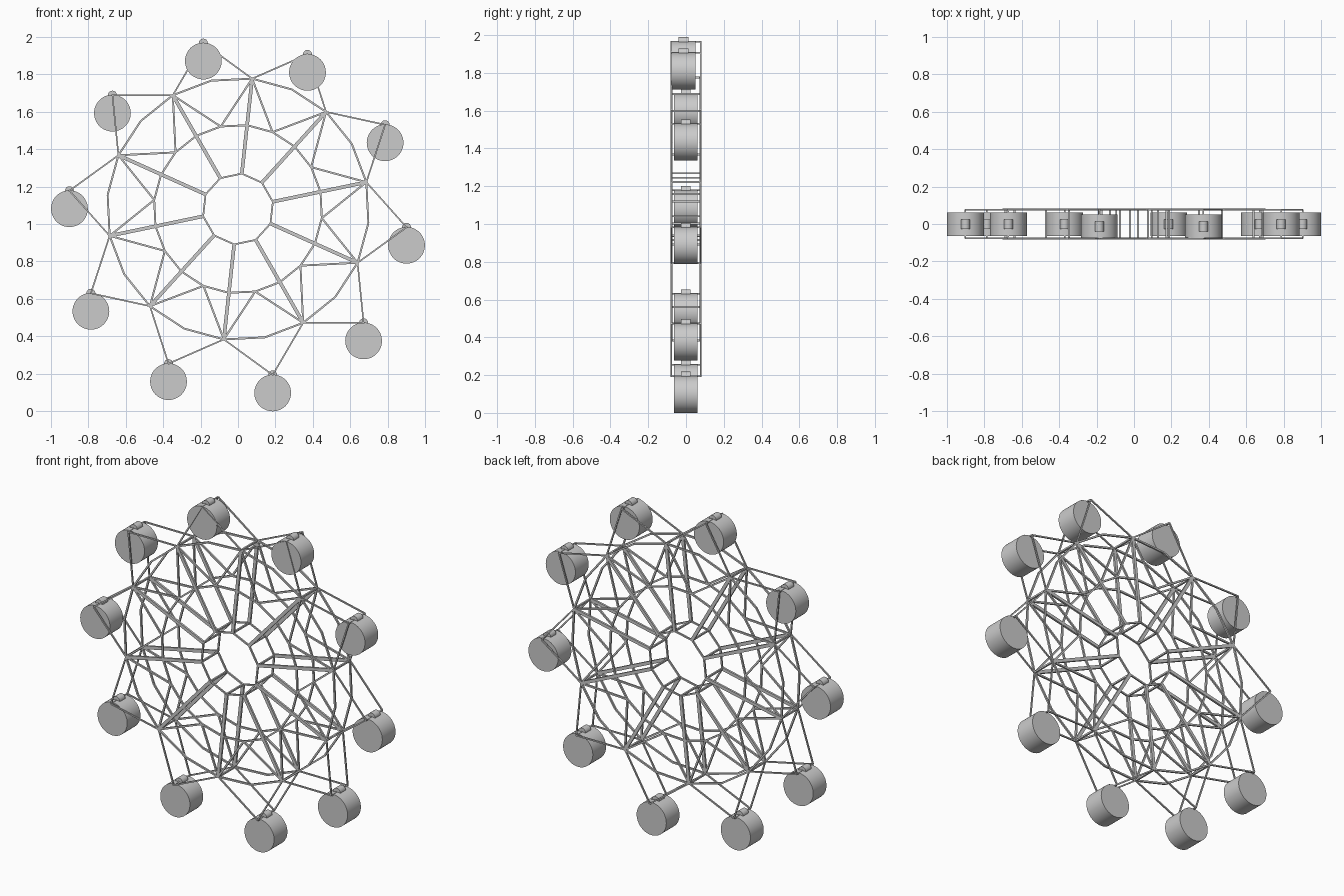
import bpy, bmesh
from math import radians, sin, cos
from mathutils import Vector, Matrix

if "Cube" in bpy.data.objects:
    bpy.data.objects.remove(bpy.data.objects["Cube"])

CZ, N, START, STEP = 1.08, 10, radians(11.8), radians(36)
HALF_Y = 0.077


def pt(r, k, y=0.0):
    """Point on the wheel; k counts spokes, half steps fall between spokes."""
    a = START + k * STEP
    return Vector((r * cos(a), y, CZ + r * sin(a)))


def finish(bm, name):
    me = bpy.data.meshes.new(name)
    bm.to_mesh(me)
    bm.free()
    ob = bpy.data.objects.new(name, me)
    bpy.context.collection.objects.link(ob)
    return ob


def bar(bm, a, b, wide, deep):
    """Rectangular bar from a to b; wide lies in the wheel plane, deep along y."""
    d = b - a
    z = d.normalized()
    y = Vector((0, 1, 0)) if abs(z.y) < 0.9 else Vector((1, 0, 0))
    x = y.cross(z)
    rot = Matrix((x, y, z)).transposed().to_4x4()
    m = Matrix.Translation((a + b) / 2) @ rot @ Matrix.Diagonal((wide, deep, d.length, 1))
    bmesh.ops.create_cube(bm, size=1, matrix=m)


def bars(name, pairs, wide, deep):
    bm = bmesh.new()
    for a, b in pairs:
        bar(bm, a, b, wide, deep)
    return finish(bm, name)


def drum(name, centre, r, length, seg):
    bm = bmesh.new()
    m = Matrix.Translation(centre) @ Matrix.Rotation(radians(90), 4, 'X')
    bmesh.ops.create_cone(bm, cap_ends=True, segments=seg, radius1=r, radius2=r,
                          depth=length, matrix=m)
    ob = finish(bm, name)
    bpy.context.view_layer.objects.active = ob
    ob.select_set(True)
    bpy.ops.object.shade_smooth_by_angle(angle=radians(40))
    ob.select_set(False)


# Front and back wheel frames
for side, y in (("front", -HALF_Y), ("back", HALF_Y)):
    K = range(N)
    halves = [k / 2 for k in range(2 * N)]
    bars(side + "_outer_rim", [(pt(.70, h, y), pt(.70, h + .5, y)) for h in halves], .010, .010)
    bars(side + "_inner_ring", [(pt(.45, h, y), pt(.45, h + .5, y)) for h in halves], .010, .010)
    bars(side + "_hub_ring", [(pt(.19, k, y), pt(.19, k + 1, y)) for k in K], .009, .009)
    bars(side + "_spokes", [(pt(.19, k, y), pt(.70, k, y)) for k in K], .019, .012)
    # Zigzag braces between the two rings
    bars(side + "_braces", [(pt(.70, k, y), pt(.45, k + s, y)) for k in K for s in (-.5, .5)],
         .010, .010)
    # V-shaped arms carrying the cabins
    bars(side + "_cabin_arms", [(pt(.70, k, y), pt(.905, k + s, y)) for k in K for s in (-.5, .5)],
         .008, .008)

# Cross bars joining front and back frames
for name, r, off, w in (("rim_crossbars", .70, 0, .010), ("hub_crossbars", .19, 0, .010),
                        ("cabin_axles", .905, .5, .008)):
    bars(name, [(pt(r, k + off, -HALF_Y), pt(r, k + off, HALF_Y)) for k in range(N)], w, w)

# Hanging drum cabins with pivot knobs; the top two sit slightly forward
for k in range(N):
    p = pt(.905, k + .5)
    p.y = -.013 if p.z > 1.85 else -.001
    drum(f"cabin_{k + 1}", p + Vector((0, 0, -.096)), .098, .125, 48)
    drum(f"cabin_pivot_{k + 1}", p, .024, .052, 16)
